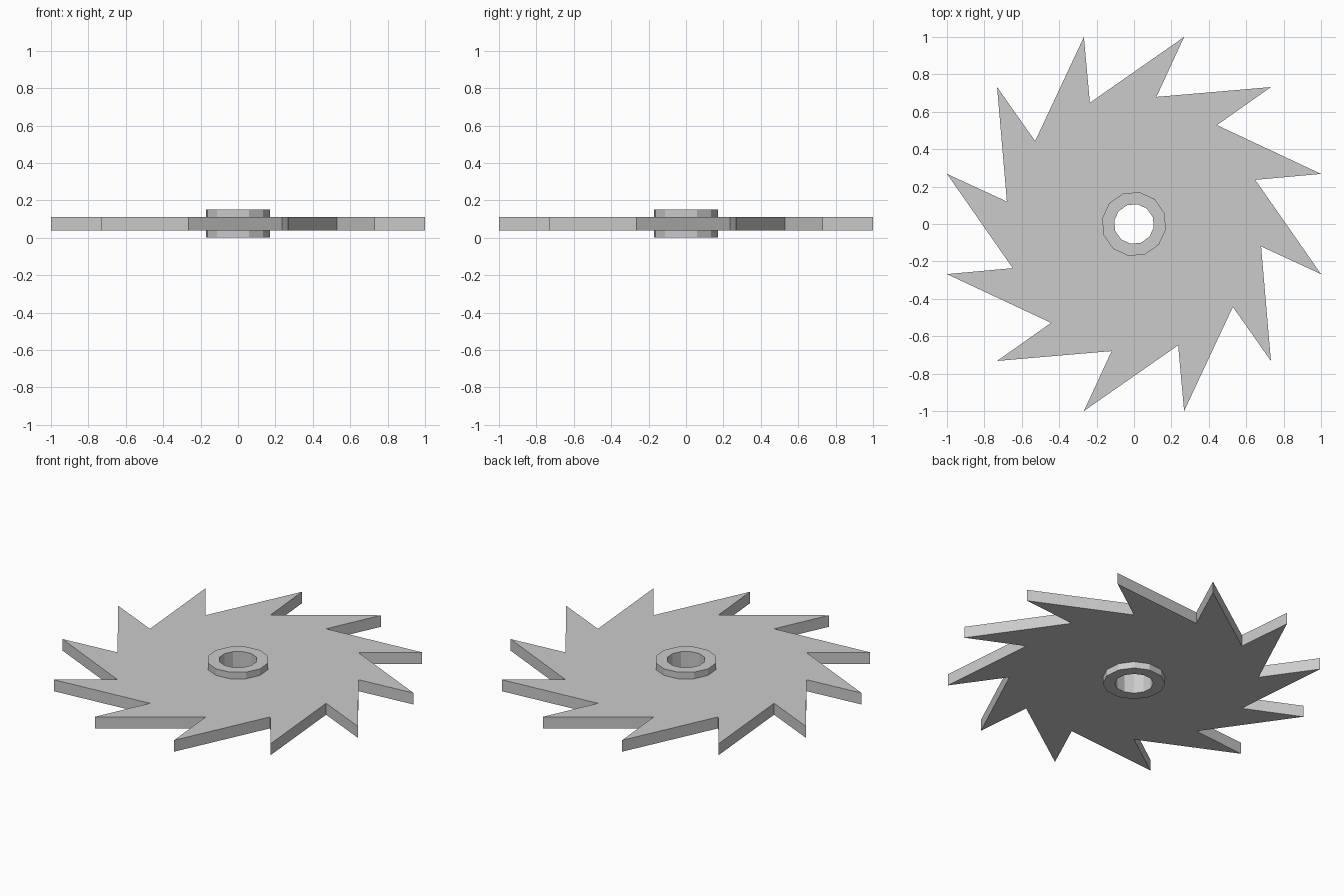
import bpy, bmesh
from math import cos, sin, radians

if "Cube" in bpy.data.objects:
    bpy.data.objects.remove(bpy.data.objects["Cube"])

N = 12                      # teeth, and sides of the hub
Z_HUB = (0.0, 0.15)
Z_PLATE = (0.04, 0.11)
R_HOLE, R_HUB, R_ROOT, R_TIP = 0.107, 0.173, 0.69, 1.0353

bm = bmesh.new()


def ring(r, z, start=20):
    return [bm.verts.new((r * cos(radians(start + 360 * i / N)),
                          r * sin(radians(start + 360 * i / N)), z))
            for i in range(N)]


def bridge(a, b):
    for i in range(N):
        j = (i + 1) % N
        bm.faces.new((a[i], a[j], b[j], b[i]))


# One closed skin: bore, hub collars, plate and teeth on both sides
hole, outline = [], []
for z_hub, z_plate in zip(Z_HUB, Z_PLATE):
    bore = ring(R_HOLE, z_hub)
    rim = ring(R_HUB, z_hub)
    base = ring(R_HUB, z_plate)
    root = ring(R_ROOT, z_plate)
    tip = ring(R_TIP, z_plate, 15)      # tips rake back past their roots
    bridge(bore, rim)
    bridge(rim, base)
    bridge(base, root)
    for i in range(N):
        bm.faces.new((root[i], tip[i], root[(i + 1) % N]))
    hole.append(bore)
    outline.append([v for pair in zip(root, tip) for v in pair])

# Bore wall and tooth edges
bridge(*hole)
low, high = outline
for i in range(2 * N):
    j = (i + 1) % (2 * N)
    bm.faces.new((low[i], low[j], high[j], high[i]))

bmesh.ops.recalc_face_normals(bm, faces=bm.faces)
mesh = bpy.data.meshes.new("saw_toothed_wheel")
bm.to_mesh(mesh)
bm.free()
bpy.context.collection.objects.link(bpy.data.objects.new("saw_toothed_wheel", mesh))
